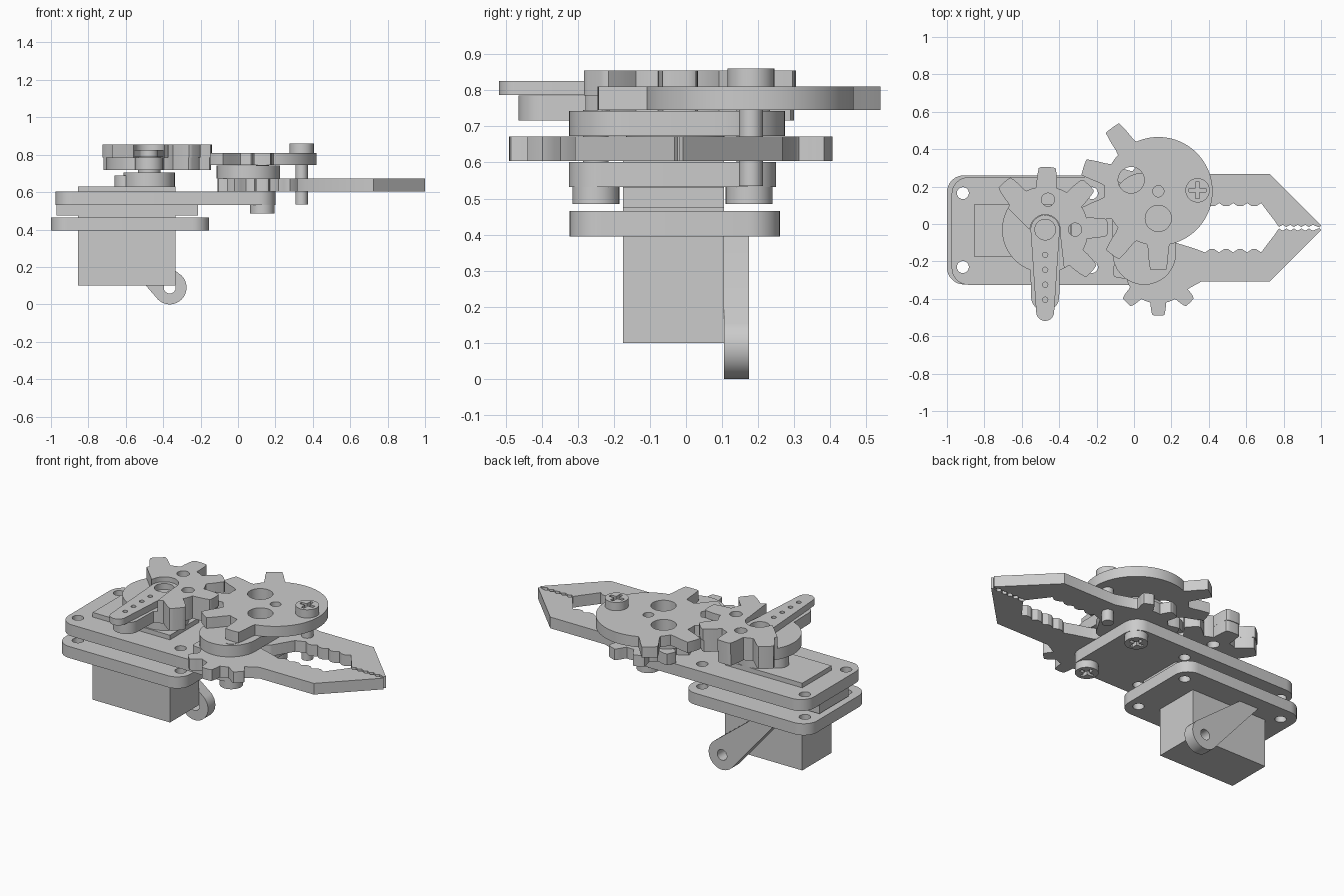
import bpy, bmesh
from math import sin, cos, radians, pi
from mathutils import Matrix

cube = bpy.data.objects.get("Cube")
if cube:
    bpy.data.objects.remove(cube, do_unlink=True)

grey = bpy.data.materials.new("plain grey")
grey.use_nodes = True
colour = (0.6, 0.6, 0.6, 1)
grey.diffuse_color = colour
grey.node_tree.nodes["Principled BSDF"].inputs["Base Color"].default_value = colour
parts = []


def prism(name, outline, z0, z1, holes=(), upright=False):
    """Extrude a flat outline with holes; upright stands it in the xz plane."""
    curve = bpy.data.curves.new(name, 'CURVE')
    curve.dimensions, curve.fill_mode = '2D', 'BOTH'
    curve.extrude = (z1 - z0) / 2
    for loop in [outline, *holes]:
        spline = curve.splines.new('POLY')
        spline.points.add(len(loop) - 1)
        for point, (x, y) in zip(spline.points, loop):
            point.co = (x, y, 0, 1)
        spline.use_cyclic_u = True
    temp = bpy.data.objects.new(name + " outline", curve)
    bpy.context.collection.objects.link(temp)
    graph = bpy.context.evaluated_depsgraph_get()
    mesh = bpy.data.meshes.new_from_object(temp.evaluated_get(graph))
    bpy.data.objects.remove(temp, do_unlink=True)
    mesh.transform(Matrix.Translation((0, 0, (z0 + z1) / 2)))
    if upright:
        mesh.transform(Matrix.Rotation(pi / 2, 4, 'X'))
    bm = bmesh.new()
    bm.from_mesh(mesh)
    bmesh.ops.remove_doubles(bm, verts=bm.verts, dist=0.0001)
    bmesh.ops.recalc_face_normals(bm, faces=bm.faces)
    bm.to_mesh(mesh)
    bm.free()
    mesh.materials.clear()
    mesh.materials.append(grey)
    obj = bpy.data.objects.new(name, mesh)
    bpy.context.collection.objects.link(obj)
    parts.append(obj)


def arc(x, y, r, start=0, end=360, step=10):
    return [(x + r * cos(radians(a)), y + r * sin(radians(a))) for a in range(start, end, step)]


def rounded(x0, x1, y0, y1, r):
    return (arc(x1 - r, y1 - r, r, 0, 91) + arc(x0 + r, y1 - r, r, 90, 181)
            + arc(x0 + r, y0 + r, r, 180, 271) + arc(x1 - r, y0 + r, r, 270, 361))


def box(name, x0, x1, y0, y1, z0, z1):
    prism(name, [(x0, y0), (x1, y0), (x1, y1), (x0, y1)], z0, z1)


def toothed(x, y, root, tip, teeth, width, start, end):
    """Arc whose radius rises to the tip radius around each tooth angle."""
    points = []
    for a in range(start, end, 2):
        near = min(abs((a - t + 180) % 360 - 180) for t in teeth)
        rise = min(1, max(0, (width - near) / (width * 0.45)))
        r = root + (tip - root) * rise
        points.append((x + r * cos(radians(a)), y + r * sin(radians(a))))
    return points


def screw_head(name, x, y, z0, z1, top):
    # Solid half plus a half pierced by a cross recess
    mid = (z0 + z1) / 2
    a, b = 0.045, 0.01
    cross = [(a, -b), (a, b), (b, b), (b, a), (-b, a), (-b, b),
             (-a, b), (-a, -b), (-b, -b), (-b, -a), (b, -a), (b, -b)]
    cross = [(x + u, y + v) for u, v in cross]
    solid, cut = ((z0, mid), (mid, z1)) if top else ((mid, z1), (z0, mid))
    prism(name, arc(x, y, 0.065), *solid)
    prism(name + "_recess", arc(x, y, 0.065), *cut, [cross])


# Servo motor
box("servo_body", -0.855, -0.335, -0.175, 0.105, 0.1, 0.63)
box("servo_flange", -0.97, -0.215, -0.175, 0.105, 0.475, 0.53)
SX, SY = -0.475, -0.03
prism("servo_gear_housing", arc(SX, SY, 0.137), 0.63, 0.705)
prism("servo_side_housing", arc(-0.6, SY, 0.06), 0.63, 0.69)
prism("servo_shaft", arc(SX, SY, 0.06), 0.7, 0.79)

# Mounting plates
corners = [(x, y) for x in (-0.915, -0.225) for y in (0.165, -0.23)]
plate_holes = [arc(x, y, 0.032) for x, y in corners]
prism("lower_plate", rounded(-1, -0.155, -0.323, 0.26, 0.09), 0.395, 0.465, plate_holes)
prism("upper_plate", rounded(-0.975, 0.2, -0.325, 0.25, 0.09), 0.532, 0.602, plate_holes)

# Angled bracket behind the servo
prism("bracket_arm", arc(-0.365, 0.09, 0.09, -135, 46) + [(-0.62, 0.4), (-0.75, 0.4)],
      -0.175, -0.105, [arc(-0.365, 0.09, 0.032)], upright=True)

# Pivots of the two fingers
PX, PY_BACK, PY_FRONT = 0.13, 0.175, -0.25
for side, y in (("back", PY_BACK), ("front", PY_FRONT)):
    screw_head(side + "_pivot_head", PX, y, 0.485, 0.532, False)
    prism(side + "_pivot_pin", arc(PX, y, 0.035), 0.53, 0.745)

# Fingers: toothed hub, wavy grip and pointed tip, outlined for the back side
AXIS = -0.02


def finger(name, y, phase, start, sign):
    hub = toothed(PX, 0, 0.175, 0.24, [phase + 45 * k for k in range(8)], 14, start, 302)
    outline = [(u, sign * v + y) for u, v in hub]
    grip = [(0.32, 0.11)]
    grip += [(0.38 + 0.025 * i, 0.115 if i % 3 else 0.132) for i in range(13)]
    grip += [(0.715, 0.085), (0.75, 0.04)]
    grip += [(0.775 + 0.02 * i, 0.004 + 0.012 * (i % 2)) for i in range(10)]
    grip += [(0.99, 0.002), (1.0, 0.012), (0.725, 0.288), (0.36, 0.288)]
    prism(name, outline + [(u, AXIS + sign * v) for u, v in grip], 0.604, 0.672)


finger("back_finger", PY_BACK, 22, 48, 1)
finger("front_finger", PY_FRONT, 0, 32, -1)

# Link bar lying over the finger hubs
prism("link_bar", arc(0.055, 0.105, 0.17, 0, 181) + arc(0.055, -0.155, 0.17, 180, 361),
      0.674, 0.743)

# Driven sector gear, screwed to the back finger
prism("sector_gear", toothed(PX, PY_BACK, 0.29, 0.42, [126, 162, 198, 234, 270], 11, 0, 360),
      0.745, 0.81,
      [arc(-0.015, 0.235, 0.07), arc(0.13, 0.03, 0.07), arc(PX, PY_BACK, 0.03)])
prism("link_screw_shaft", arc(0.34, 0.18, 0.033), 0.535, 0.815)
screw_head("link_screw_head", 0.34, 0.18, 0.81, 0.86, True)

# Driving gear in two layers: the lower carries an arm, the upper is open for the horn
teeth = [-42, 2, 46, 88, 131]
gear_holes = [arc(-0.46, 0.13, 0.035), arc(-0.315, SY, 0.035)]
prism("drive_gear_lower", toothed(SX, SY, 0.23, 0.33, teeth, 14, -70, 252)
      + arc(SX, -0.39, 0.075, 180, 361), 0.717, 0.786, gear_holes)
prism("drive_gear_upper", toothed(SX, SY, 0.23, 0.335, teeth, 14, -64, 152)
      + [(-0.56, SY)] + arc(SX, SY, 0.08, 170, -11, -10), 0.786, 0.855, gear_holes)

# Servo horn
horn_holes = [arc(SX, y, 0.014) for y in (-0.165, -0.245, -0.325, -0.405)]
prism("servo_horn", arc(SX, SY, 0.078, 0, 181) + arc(SX, -0.47, 0.048, 180, 361),
      0.787, 0.826, horn_holes + [arc(SX, SY, 0.055)])

# Smooth round walls, keep edges sharp
bpy.ops.object.select_all(action='DESELECT')
for obj in parts:
    obj.select_set(True)
bpy.context.view_layer.objects.active = parts[0]
bpy.ops.object.shade_smooth_by_angle(angle=radians(30))
